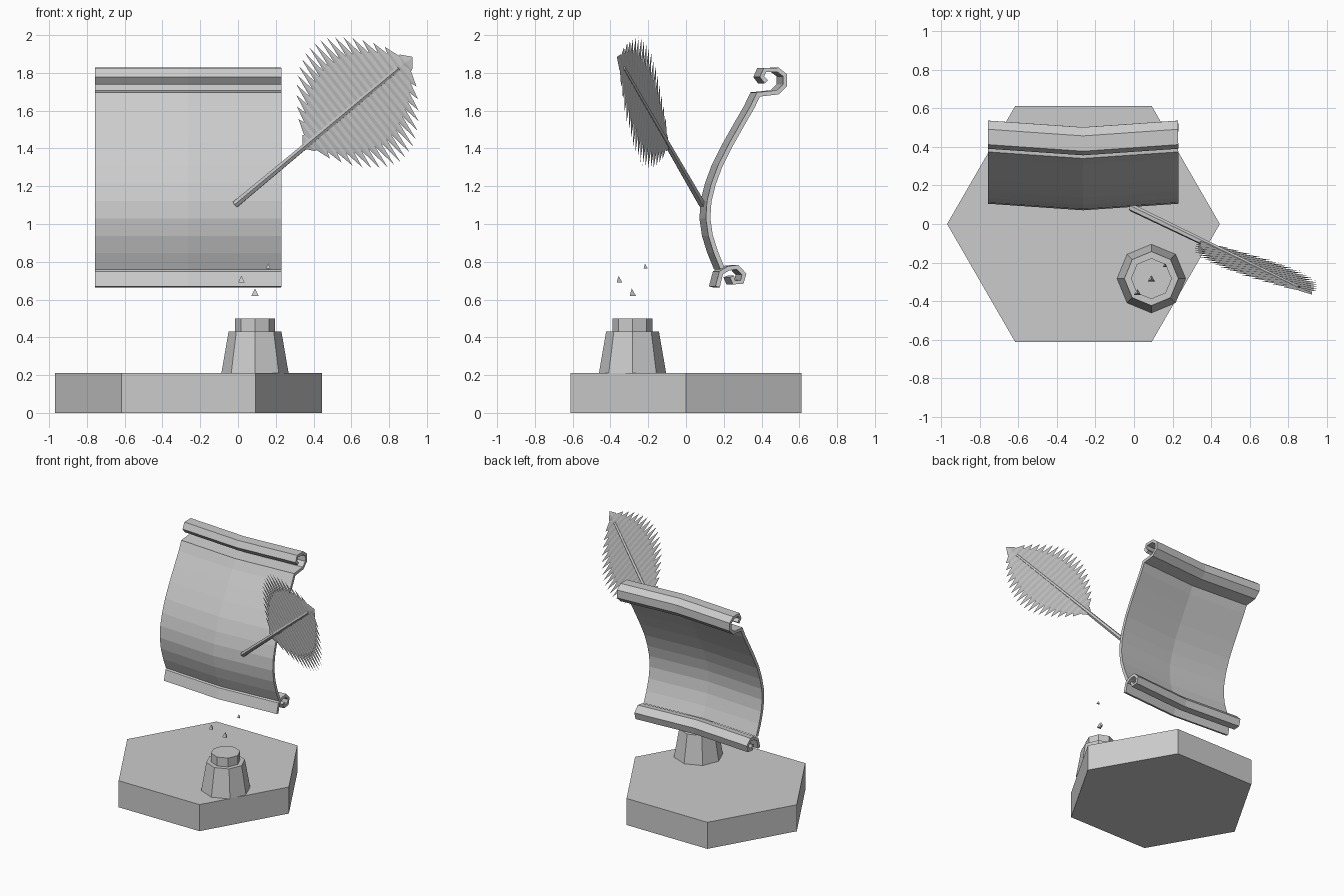
import bpy, bmesh
from math import pi, sin
from mathutils import Vector, Matrix

if "Cube" in bpy.data.objects:
    bpy.data.objects.remove(bpy.data.objects["Cube"])


def obj_from_bm(name, bm):
    bmesh.ops.recalc_face_normals(bm, faces=bm.faces)
    me = bpy.data.meshes.new(name)
    bm.to_mesh(me)
    bm.free()
    ob = bpy.data.objects.new(name, me)
    bpy.context.collection.objects.link(ob)
    return ob


def frustum(name, n, r1, r2, x, y, z1, z2, turn=0.0):
    bm = bmesh.new()
    bmesh.ops.create_cone(bm, cap_ends=True, segments=n, radius1=r1, radius2=r2, depth=z2 - z1,
                          matrix=Matrix.Translation((x, y, (z1 + z2) / 2)) @ Matrix.Rotation(turn, 4, 'Z'))
    bmesh.ops.remove_doubles(bm, verts=bm.verts, dist=1e-5)
    return obj_from_bm(name, bm)


def bent_strip(name, path, thick=0.024):
    # sweep a (y, z) path across x with a forward crease in the middle
    bm = bmesh.new()
    cols = [[bm.verts.new((x, y + dy, z)) for y, z in path]
            for x, dy in ((-0.757, 0), (-0.264, -0.034), (0.229, 0))]
    for a, b in zip(cols, cols[1:]):
        for i in range(len(path) - 1):
            bm.faces.new((a[i], a[i + 1], b[i + 1], b[i]))
    ob = obj_from_bm(name, bm)
    m = ob.modifiers.new("thickness", 'SOLIDIFY')
    m.thickness, m.offset = thick, 0
    return ob


# hexagonal base; cone vertices start on the y axis, so turn to the x axis
frustum("base", 6, 0.707, 0.707, -0.262, 0, 0, 0.21, pi / 2)

# ink pot and neck
frustum("ink_pot", 8, 0.178, 0.14, 0.09, -0.283, 0.21, 0.43)
frustum("ink_pot_neck", 8, 0.106, 0.106, 0.09, -0.283, 0.43, 0.50)

# floating ink drops
for i, (x, y, z, r) in enumerate(((0.09, -0.287, 0.619, 0.022), (0.018, -0.357, 0.69, 0.02),
                                  (0.16, -0.217, 0.765, 0.014))):
    frustum(f"ink_drop_{i + 1}", 3, r, 0, x, y, z, z + 1.8 * r)

# parchment sheet with its rolled ends
bent_strip("parchment", [(0.193, 0.765), (0.158, 0.85), (0.13, 0.94), (0.117, 1.03), (0.123, 1.12),
                         (0.145, 1.21), (0.182, 1.31), (0.238, 1.42), (0.30, 1.53), (0.352, 1.62),
                         (0.385, 1.69)])
bent_strip("top_roll", [(0.375, 1.685), (0.485, 1.697), (0.525, 1.735), (0.525, 1.787),
                        (0.487, 1.816), (0.418, 1.816), (0.402, 1.78), (0.425, 1.752)])
bent_strip("bottom_roll", [(0.167, 0.667), (0.186, 0.742), (0.225, 0.765), (0.272, 0.772), (0.308, 0.735),
                           (0.297, 0.693), (0.255, 0.69), (0.243, 0.722)])

# quill frame: d along the shaft, w along the barbs, n across the vane
start = Vector((-0.013, 0.085, 1.105))
d = Vector((0.721, -0.347, 0.600)).normalized()
w = Vector((-0.62, 0.06, 0.78))
w = (w - w.dot(d) * d).normalized()
n = d.cross(w)


def frame(u, v, k, origin):
    m = Matrix((u, v, k)).transposed().to_4x4()
    m.translation = origin
    return m


# quill shaft
bm = bmesh.new()
bmesh.ops.create_cone(bm, cap_ends=True, segments=6, radius1=0.02, radius2=0.013, depth=1.2,
                      matrix=frame(w, n, d, start + d * 0.6))
obj_from_bm("quill_shaft", bm)

# flat tapered barbs on both sides of the shaft
bm = bmesh.new()
COUNT = 20
for i in range(COUNT):
    u = i / (COUNT - 1)
    length = 0.055 + 0.335 * max(sin(pi * u), 0) ** 0.8
    for side in (1, -1):
        at = start + d * (0.54 + 0.71 * u) + w * (side * length / 2)
        bmesh.ops.create_cone(bm, cap_ends=True, segments=4, radius1=1, radius2=0.0, depth=1,
                              matrix=frame(d * 0.05, n * 0.006, w * side * length, at))
bmesh.ops.dissolve_degenerate(bm, dist=1e-6, edges=bm.edges)
obj_from_bm("quill_vane", bm)
